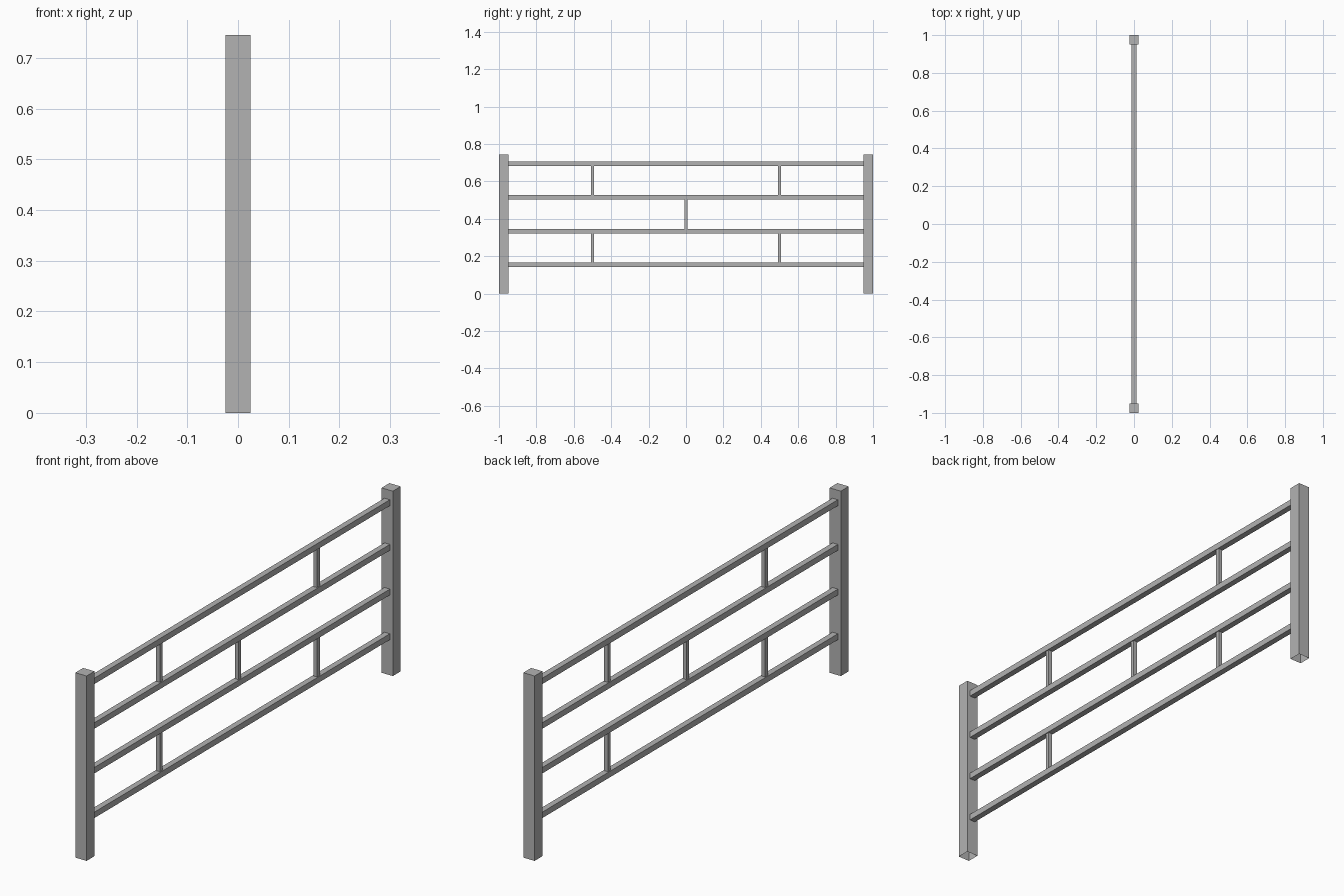
import bpy
import bmesh
from mathutils import Matrix, Vector

default_cube = bpy.data.objects.get("Cube")
if default_cube:
    bpy.data.objects.remove(default_cube, do_unlink=True)

# Single grey finish
grey = bpy.data.materials.new("grey_metal")
grey.use_nodes = True
colour = (0.45, 0.45, 0.45, 1)
grey.diffuse_color = colour
grey.node_tree.nodes["Principled BSDF"].inputs["Base Color"].default_value = colour


def box(name, centre, size, open_bottom=False):
    bm = bmesh.new()
    bmesh.ops.create_cube(bm, size=1, matrix=Matrix.Diagonal((*size, 1)))
    if open_bottom:
        bm.normal_update()
        bottom = [f for f in bm.faces if f.normal.z < -0.5]
        bmesh.ops.delete(bm, geom=bottom, context='FACES_ONLY')
    mesh = bpy.data.meshes.new(name)
    bm.to_mesh(mesh)
    bm.free()
    mesh.materials.append(grey)
    obj = bpy.data.objects.new(name, mesh)
    obj.location = Vector(centre)
    bpy.context.collection.objects.link(obj)
    return obj


POST, HEIGHT = 0.05, 0.745
RAIL, SPACING, LOWEST = 0.024, 0.18, 0.155
STRUT = 0.017

# End posts, open underneath
for label, side in (("front", -1), ("back", 1)):
    box(label + "_post", (0, side * (1 - POST / 2), HEIGHT / 2),
        (POST, POST, HEIGHT), open_bottom=True)

# Four horizontal rails between the posts
for i in range(4):
    box(f"rail_{i + 1}", (0, 0, LOWEST + i * SPACING),
        (RAIL, 2 - 2 * POST, RAIL))

# Short struts, staggered from row to row
for row, places in enumerate([(-0.5, 0.5), (0,), (-0.5, 0.5)]):
    for n, y in enumerate(places):
        box(f"strut_row_{row + 1}_{n + 1}",
            (0, y, LOWEST + (row + 0.5) * SPACING),
            (STRUT, STRUT, SPACING - RAIL))
